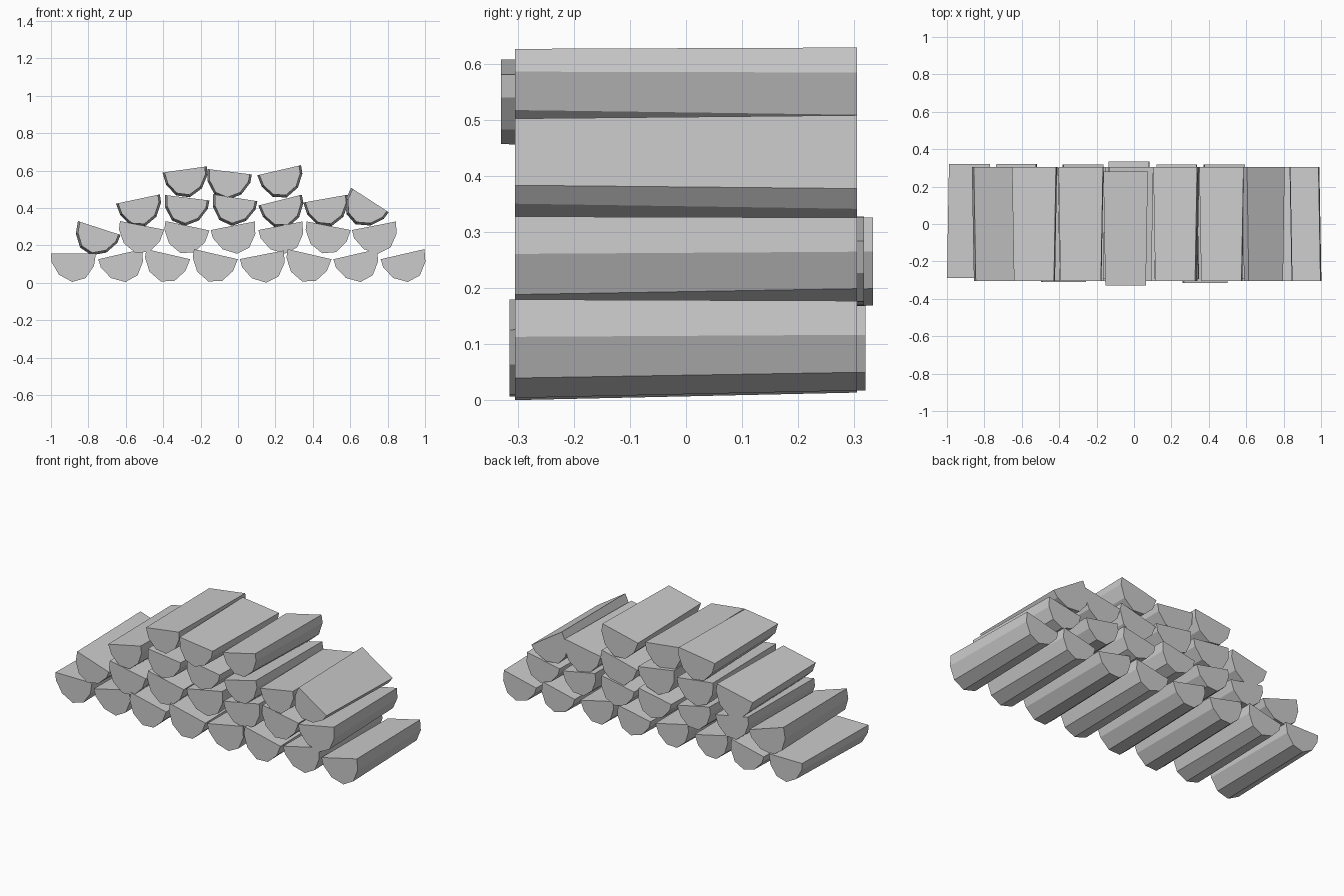
import bpy, bmesh, math

if "Cube" in bpy.data.objects:
    bpy.data.objects.remove(bpy.data.objects["Cube"])

# Half-round cross-section of a split log, origin at middle of the flat face
PROFILE = [(-0.12, 0), (-0.117, -0.045), (-0.077, -0.113), (-0.006, -0.151),
           (0.065, -0.131), (0.11, -0.066), (0.12, 0)]
HALF_LENGTH = 0.305
TAPER = 0.91


def split_log(name, x, z, tilt, y=0.0, flipped=False):
    """Tapered half log; flipped puts the thin end at the front."""
    bm = bmesh.new()
    ends = []
    c, s = math.cos(math.radians(tilt)), math.sin(math.radians(tilt))
    for side, scale in ((-1, TAPER if flipped else 1), (1, 1 if flipped else TAPER)):
        ring = []
        for px, pz in PROFILE:
            px, pz = px * scale * (-1 if flipped else 1), pz * scale
            ring.append(bm.verts.new((x + px * c - pz * s, y + side * HALF_LENGTH,
                                      z + px * s + pz * c)))
        ends.append(ring)
    front, back = ends
    n = len(PROFILE)
    bm.faces.new(front)
    bm.faces.new(back)
    for i in range(n):
        j = (i + 1) % n
        bm.faces.new((front[i], front[j], back[j], back[i]))
    bmesh.ops.recalc_face_normals(bm, faces=bm.faces[:])
    mesh = bpy.data.meshes.new(name)
    bm.to_mesh(mesh)
    bm.free()
    bpy.context.collection.objects.link(bpy.data.objects.new(name, mesh))


# Rows from the ground up: x, z, tilt, y offset, flipped
ROWS = {
    "bottom": [(-0.88, 0.156, 0, 0.015, 0), (-0.63, 0.153, 13, 0.015, 0),
               (-0.373, 0.153, -13, -0.005, 0), (-0.118, 0.153, -13, 0, 0),
               (0.128, 0.15, 11, 0, 0), (0.383, 0.153, -13, -0.01, 0),
               (0.627, 0.153, 13, 0, 0), (0.88, 0.153, 13, 0, 0)],
    "second": [(-0.742, 0.293, -18, 0, 1), (-0.513, 0.307, -11, 0, 0),
               (-0.27, 0.305, -12, 0.012, 0), (-0.028, 0.305, 11, 0.028, 0),
               (0.227, 0.305, 11, 0.012, 0), (0.485, 0.305, -11, 0.012, 0),
               (0.727, 0.305, 11, 0, 0)],
    "third": [(-0.535, 0.448, 12, 0, 1), (-0.272, 0.455, -7, 0, 1),
              (-0.015, 0.455, -9, 0, 1), (0.225, 0.442, 14, 0, 1),
              (0.467, 0.45, 10, 0, 1), (0.705, 0.443, -33, 0, 1)],
    "top": [(-0.285, 0.606, 8, 0, 1), (-0.045, 0.594, -7, -0.025, 1),
            (0.22, 0.602, 13, 0, 1)],
}
for row, logs in ROWS.items():
    for i, (x, z, tilt, y, flipped) in enumerate(logs, 1):
        split_log(f"{row}_row_log_{i}", x, z, tilt, y, bool(flipped))
